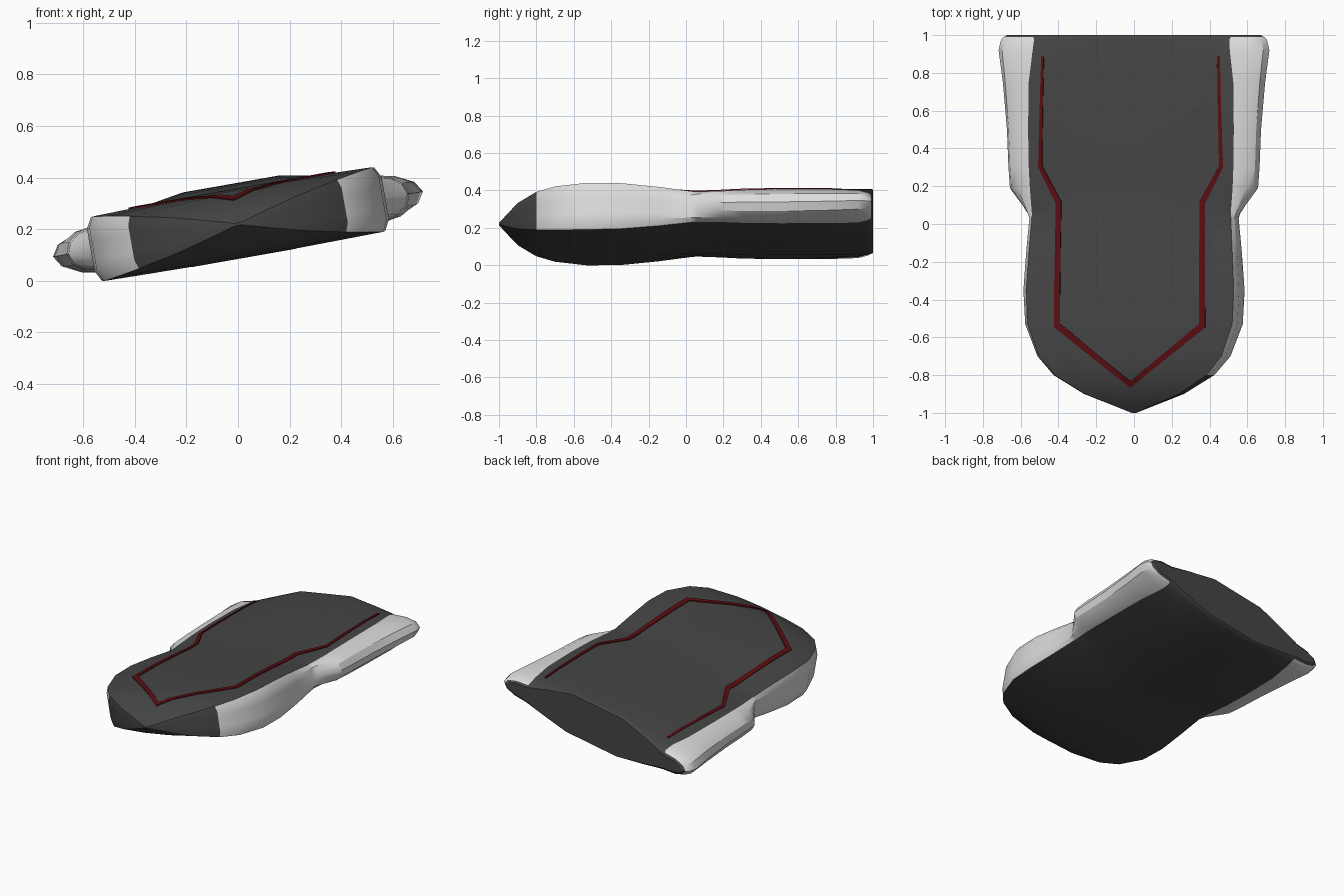
import bpy, bmesh, math
from mathutils import Vector, Matrix
from mathutils.bvhtree import BVHTree

if "Cube" in bpy.data.objects:
    bpy.data.objects.remove(bpy.data.objects["Cube"])

ROLL = Matrix.Translation((0, 0, 0.22)) @ Matrix.Rotation(-math.radians(10), 4, 'Y')


def material(name, rgb):
    m = bpy.data.materials.new(name)
    m.diffuse_color = (*rgb, 1)
    m.use_nodes = True
    m.node_tree.nodes["Principled BSDF"].inputs["Base Color"].default_value = m.diffuse_color
    return m


DARK = material("dark grey", (0.06, 0.06, 0.06))
LIGHT = material("light grey", (0.72, 0.72, 0.72))
RED = material("dark red", (0.105, 0.004, 0.006))

# Hull stations: y, half width, shoulder position, shoulder height,
# middle height above, middle height below, roundness of the side
STATIONS = [
    (-1.00, 0.012, 0.010, 0.004, 0.005, 0.005, 0.0),
    (-0.95, 0.135, 0.130, 0.038, 0.045, 0.045, 0.0),
    (-0.90, 0.260, 0.252, 0.070, 0.080, 0.080, 0.0),
    (-0.80, 0.420, 0.408, 0.103, 0.118, 0.115, 0.0),
    (-0.70, 0.505, 0.490, 0.118, 0.130, 0.125, 0.0),
    (-0.53, 0.570, 0.550, 0.127, 0.136, 0.132, 0.0),
    (-0.35, 0.580, 0.558, 0.124, 0.137, 0.132, 0.0),
    (-0.15, 0.568, 0.547, 0.106, 0.136, 0.130, 0.1),
    (0.03, 0.555, 0.535, 0.084, 0.136, 0.128, 0.3),
    (0.06, 0.570, 0.535, 0.082, 0.136, 0.128, 0.5),
    (0.19, 0.667, 0.545, 0.085, 0.139, 0.128, 0.9),
    (0.30, 0.675, 0.550, 0.090, 0.143, 0.130, 1.0),
    (0.50, 0.683, 0.553, 0.093, 0.150, 0.132, 1.0),
    (0.75, 0.705, 0.550, 0.092, 0.156, 0.133, 1.0),
    (0.92, 0.728, 0.530, 0.085, 0.158, 0.133, 1.0),
    (0.975, 0.715, 0.525, 0.070, 0.158, 0.130, 1.0),
    (0.99, 0.700, 0.530, 0.060, 0.157, 0.128, 1.0),
    (1.00, 0.680, 0.540, 0.045, 0.152, 0.122, 1.0),
]


def half_section(a, s, h, top, bottom, r):
    """Right half of the cross-section, from top to bottom."""
    side = []
    for k in range(7):
        t = math.pi / 2 * (1 - k / 3)
        boxy = h * (1 - k / 3)
        w = (1 - r) * boxy + r * h * math.sin(t)
        bulge = (1 - r) * (0 if k in (0, 6) else 1) + r * max(0, math.cos(t))
        side.append((s + (a - s) * bulge, w))
    f = 0.36
    return ([(f * s, top), (0.72 * s, top + (h - top) * 0.52)] + side
            + [(0.72 * s, -bottom + (bottom - h) * 0.52), (f * s, -bottom)])


# Hull loft
bm = bmesh.new()
rings = []
for y, *p in STATIONS:
    half = half_section(*p)
    pts = half + [(-u, w) for u, w in reversed(half)]
    rings.append([bm.verts.new((u, y, w)) for u, w in pts])
n, m = len(rings[0]), len(rings[0]) // 2
for j in range(len(rings) - 1):
    for i in range(n):
        k = (i + 1) % n
        f = bm.faces.new((rings[j][i], rings[j][k], rings[j + 1][k], rings[j + 1][i]))
        # side band between the shoulders is light, except at the nose
        band = 2 <= i % m <= 7
        f.material_index = int(band and STATIONS[j][0] > -0.81 and STATIONS[j][0] < 0.98)
bm.faces.new(rings[0])
bm.faces.new(rings[-1])
bmesh.ops.recalc_face_normals(bm, faces=bm.faces[:])
surface = BVHTree.FromBMesh(bm)
me = bpy.data.meshes.new("hull")
bm.to_mesh(me)
bm.free()
hull = bpy.data.objects.new("hull", me)
me.materials.append(DARK)
me.materials.append(LIGHT)
bpy.context.collection.objects.link(hull)
hull.matrix_world = ROLL
bpy.context.view_layer.objects.active = hull
hull.select_set(True)
bpy.ops.object.shade_smooth_by_angle(angle=math.radians(30))

# Red trim line laid on the deck: outer point and inner point of each corner
CORNERS = [((0, -0.868), (0, -0.835)), ((0.407, -0.545), (0.374, -0.528)),
           ((0.402, 0.11), (0.372, 0.12)), ((0.497, 0.30), (0.476, 0.308)),
           ((0.480, 0.89), (0.466, 0.89))]


def on_deck(p):
    hit = surface.ray_cast(Vector((p[0], p[1], 1)), Vector((0, 0, -1)))[0]
    return Vector((p[0], p[1], hit.z + 0.006))


bm = bmesh.new()
for sx in (1, -1):
    prev = None
    for (o0, i0), (o1, i1) in zip(CORNERS, CORNERS[1:]):
        for s in range(0, 9):
            t = s / 8
            pair = [bm.verts.new(on_deck(Vector(a).lerp(Vector(b), t) * Vector((1, 1)).length / math.sqrt(2)))
                    for a, b in ((o0, o1), (i0, i1))]
            for v in pair:
                v.co.x *= sx
            if prev and s > 0:
                q = (prev[0], pair[0], pair[1], prev[1])
                bm.faces.new(q if sx > 0 else q[::-1])
            prev = pair
bmesh.ops.remove_doubles(bm, verts=bm.verts[:], dist=0.0005)
bmesh.ops.recalc_face_normals(bm, faces=bm.faces[:])
if sum(f.normal.z for f in bm.faces) < 0:
    bmesh.ops.reverse_faces(bm, faces=bm.faces[:])
me = bpy.data.meshes.new("deck_trim_line")
bm.to_mesh(me)
bm.free()
trim = bpy.data.objects.new("deck_trim_line", me)
me.materials.append(RED)
bpy.context.collection.objects.link(trim)
trim.matrix_world = ROLL
mod = trim.modifiers.new("thickness", 'SOLIDIFY')
mod.thickness = 0.008
mod.offset = -1
